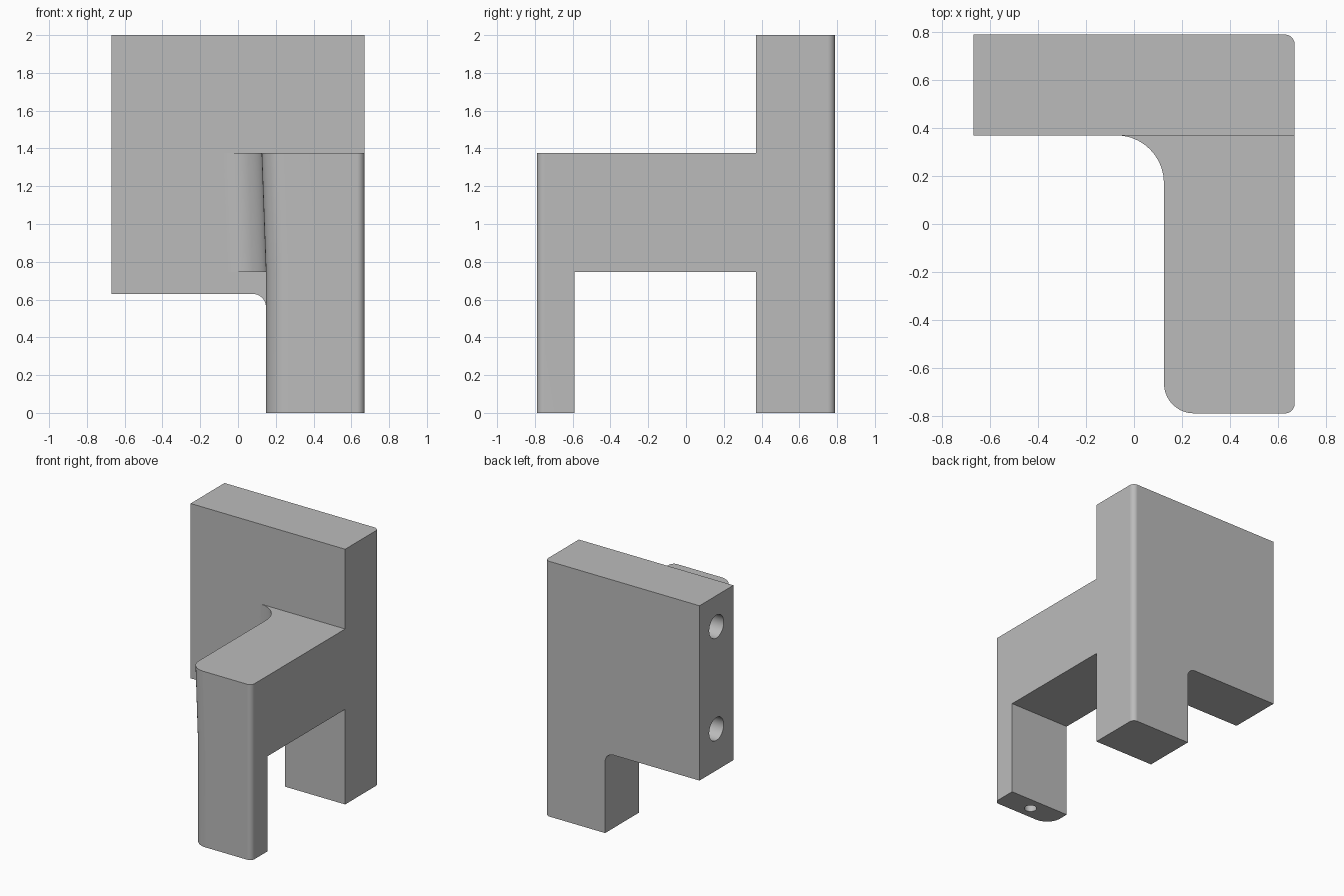
import bpy, bmesh
from math import sin, cos, pi
from mathutils import Matrix, Vector

cube = bpy.data.objects.get("Cube")
if cube:
    bpy.data.objects.remove(cube, do_unlink=True)

# Single plain grey
grey = bpy.data.materials.new("plain grey")
grey.use_nodes = True
COLOUR = (0.5, 0.5, 0.5, 1)
grey.diffuse_color = COLOUR
grey.node_tree.nodes["Principled BSDF"].inputs["Base Color"].default_value = COLOUR


def finish(bm, name):
    bmesh.ops.recalc_face_normals(bm, faces=bm.faces)
    mesh = bpy.data.meshes.new(name)
    bm.to_mesh(mesh)
    bm.free()
    mesh.materials.append(grey)
    obj = bpy.data.objects.new(name, mesh)
    bpy.context.collection.objects.link(obj)
    return obj


def outline(corners, steps=10):
    """Corners are (x, y, radius); every non-zero radius becomes an arc."""
    pts = []
    for i, (x, y, r) in enumerate(corners):
        p = Vector((x, y))
        if not r:
            pts.append(p)
            continue
        a = (Vector(corners[i - 1][:2]) - p).normalized() * r
        b = (Vector(corners[(i + 1) % len(corners)][:2]) - p).normalized() * r
        for s in range(steps + 1):
            t = s / steps * pi / 2
            pts.append(p + a * (1 - sin(t)) + b * (1 - cos(t)))
    return pts


def loft(name, sections):
    """Skin a stack of matching outlines given as (points, height)."""
    bm = bmesh.new()
    rings = [[bm.verts.new((p.x, p.y, z)) for p in pts] for pts, z in sections]
    n = len(rings[0])
    for lo, hi in zip(rings, rings[1:]):
        for i in range(n):
            j = (i + 1) % n
            bm.faces.new((lo[i], lo[j], hi[j], hi[i]))
    bm.faces.new(rings[0])
    bm.faces.new(rings[-1])
    return finish(bm, name)


def box(name, lo, hi):
    bm = bmesh.new()
    bmesh.ops.create_cube(bm, size=1)
    for v in bm.verts:
        v.co = Vector([l if c < 0 else h for c, l, h in zip(v.co, lo, hi)])
    return finish(bm, name)


def drill(name, radius, depth, centre, axis):
    bm = bmesh.new()
    turn = Matrix.Rotation(pi / 2, 4, "Y") if axis == "X" else Matrix()
    bmesh.ops.create_cone(bm, cap_ends=True, segments=32, radius1=radius, radius2=radius,
                          depth=depth * 2, matrix=Matrix.Translation(centre) @ turn)
    return finish(bm, name)


def combine(target, other, operation):
    mod = target.modifiers.new("combine", "BOOLEAN")
    mod.operation, mod.object, mod.solver = operation, other, "EXACT"
    bpy.context.view_layer.objects.active = target
    bpy.ops.object.modifier_apply(modifier=mod.name)
    bpy.data.objects.remove(other, do_unlink=True)


SIDE, BACK, WALL, INNER = 0.67, 0.79, 0.37, 0.148

# Back slab with one rounded rear edge
slab = loft("back_slab_and_arm", [
    (outline([(-SIDE, WALL, 0), (SIDE, WALL, 0), (SIDE, BACK, 0.04), (-SIDE, BACK, 0)]), z)
    for z in (0, 2)])

# Notch under the slab, leaving the rear leg and a filleted inner corner
notch = loft("notch", [
    (outline([(-1, -0.2, 0), (INNER, -0.2, 0), (INNER, 0.63, 0.07), (-1, 0.63, 0)]), z)
    for z in (-1, 1)])
notch.data.transform(Matrix.Rotation(pi / 2, 4, "X"))
combine(slab, notch, "DIFFERENCE")


# Forward arm and front leg: inner side drafted above the gap
def arm_outline(x):
    return outline([(SIDE, -BACK, 0.04), (SIDE, 0.5, 0), (x - 0.2, 0.5, 0),
                    (x - 0.2, WALL, 0), (x, WALL, 0.199), (x, -BACK, 0.125)])


arm = loft("arm", [(arm_outline(x), z) for x, z in ((INNER, 0), (INNER, 0.745), (0.125, 1.375))])
combine(arm, box("gap", (-1, -0.59, -0.2), (1, 0.6, 0.745)), "DIFFERENCE")
combine(slab, arm, "UNION")

# Two side holes and a small hole under the front leg
for height in (0.955, 1.757):
    combine(slab, drill("side_hole", 0.09, 0.4, (-SIDE, 0.58, height), "X"), "DIFFERENCE")
combine(slab, drill("foot_hole", 0.045, 0.3, (0.41, -0.69, 0), "Z"), "DIFFERENCE")

# Smooth arcs, keeping flat faces flat
bpy.ops.object.select_all(action="DESELECT")
slab.select_set(True)
bpy.context.view_layer.objects.active = slab
bpy.ops.object.shade_smooth_by_angle(angle=pi / 6)
weighted = slab.modifiers.new("flat_normals", "WEIGHTED_NORMAL")
weighted.keep_sharp = True
